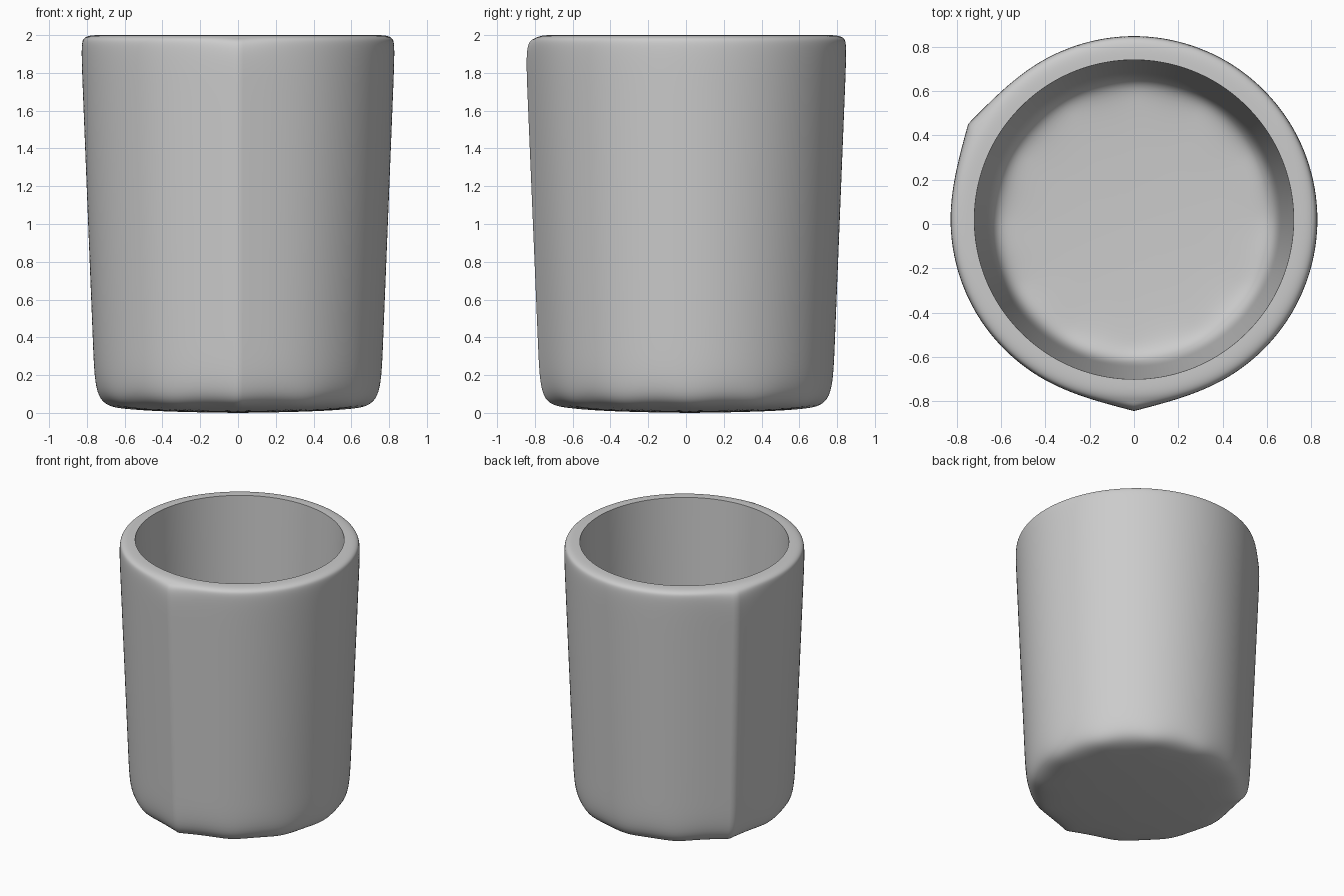
import bpy, bmesh
from math import cos, sin, pi

if "Cube" in bpy.data.objects:
    bpy.data.objects.remove(bpy.data.objects["Cube"])

SIDES = 12
CENTRE_Y = 0.02
RIDGES = (5, 9)          # columns at 150 and 270 degrees carry a sharp ridge

# Cage profile (radius, z): outer bottom -> rim -> inner floor
PROFILE = [(0.788, -0.005), (0.793, 0.115), (0.868, 1.9), (0.872, 2.0),
           (0.754, 2.0), (0.686, 0.2), (0.683, 0.12)]
OUTER_TOP, RIM = 3, 4

bm = bmesh.new()
crease = bm.edges.layers.float.new("crease_edge")

# Rings of the cup, joined by quads and capped above and below
rings = [[bm.verts.new((r * cos(2 * pi * i / SIDES),
                        r * sin(2 * pi * i / SIDES) + CENTRE_Y, z))
          for i in range(SIDES)] for r, z in PROFILE]
for a, b in zip(rings, rings[1:]):
    for i in range(SIDES):
        j = (i + 1) % SIDES
        bm.faces.new((a[i], a[j], b[j], b[i]))
bm.faces.new(rings[0][::-1])
bm.faces.new(rings[-1])

# Crisp inner edge of the rim
for i in range(SIDES):
    edge = bm.edges.get((rings[RIM][i], rings[RIM][(i + 1) % SIDES]))
    edge[crease] = 1.0
    edge.smooth = False

# Two vertical ridges on the outer wall
for col in RIDGES:
    for k in range(OUTER_TOP):
        bm.edges.get((rings[k][col], rings[k + 1][col]))[crease] = 1.0

for f in bm.faces:
    f.smooth = True
bmesh.ops.recalc_face_normals(bm, faces=bm.faces[:])

mesh = bpy.data.meshes.new("cup")
bm.to_mesh(mesh)
bm.free()
cup = bpy.data.objects.new("cup", mesh)
bpy.context.collection.objects.link(cup)

# Smooth the cage into the finished cup
sub = cup.modifiers.new("smooth", 'SUBSURF')
sub.levels = sub.render_levels = 4
